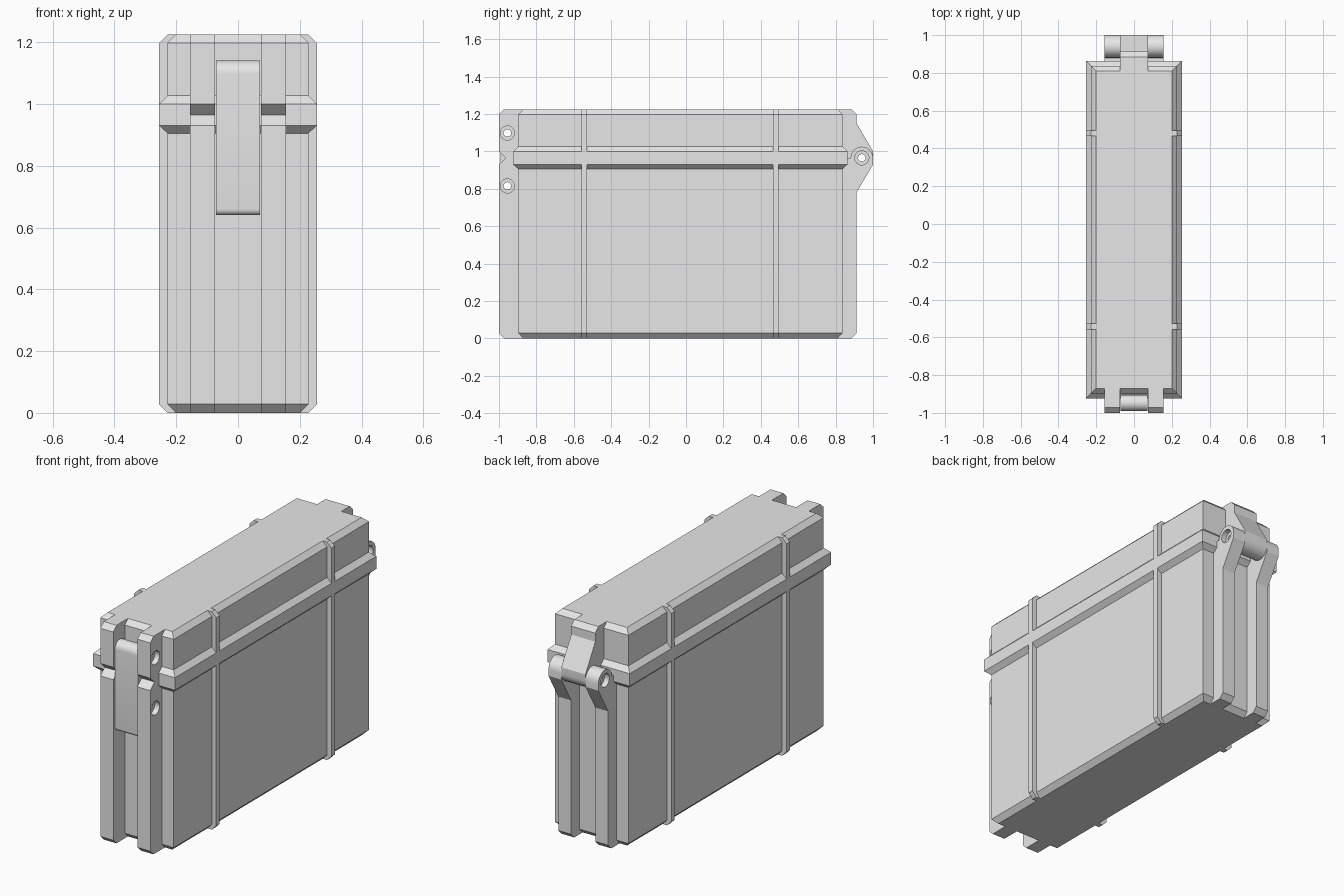
import bpy, bmesh, math
from mathutils import Vector

if "Cube" in bpy.data.objects:
    bpy.data.objects.remove(bpy.data.objects["Cube"])

grey = bpy.data.materials.new("matte_grey")
grey.diffuse_color = (0.8, 0.8, 0.8, 1)
grey.use_nodes = True
grey.node_tree.nodes["Principled BSDF"].inputs["Base Color"].default_value = grey.diffuse_color


def finish(name, bm):
    bmesh.ops.recalc_face_normals(bm, faces=bm.faces)
    me = bpy.data.meshes.new(name)
    bm.to_mesh(me)
    bm.free()
    me.materials.append(grey)
    ob = bpy.data.objects.new(name, me)
    bpy.context.collection.objects.link(ob)
    return ob


def prism(name, pts, axis, a, b):
    """Extrude a (u, z) outline along x or y from a to b."""
    bm = bmesh.new()
    def at(p, t):
        return (t, p[0], p[1]) if axis == 'x' else (p[0], t, p[1])
    lo = [bm.verts.new(at(p, a)) for p in pts]
    hi = [bm.verts.new(at(p, b)) for p in pts]
    bm.faces.new(lo)
    bm.faces.new(hi[::-1])
    n = len(pts)
    for i in range(n):
        j = (i + 1) % n
        bm.faces.new((lo[i], lo[j], hi[j], hi[i]))
    return finish(name, bm)


def arc(cy, cz, r, a0, a1, n=12):
    return [(cy + r * math.cos(math.radians(a0 + (a1 - a0) * i / n)),
             cz + r * math.sin(math.radians(a0 + (a1 - a0) * i / n)))
            for i in range(n + 1)]


def drill(ob, y, z, r, x0, x1):
    """Cut a round hole along x."""
    cut = prism("hole_cutter", arc(y, z, r, 0, 345, 23), 'x', x0, x1)
    mod = ob.modifiers.new("hole", 'BOOLEAN')
    mod.operation, mod.solver, mod.object = 'DIFFERENCE', 'EXACT', cut
    bpy.context.view_layer.update()
    new = bpy.data.meshes.new_from_object(
        ob.evaluated_get(bpy.context.evaluated_depsgraph_get()))
    ob.modifiers.clear()
    ob.data = new
    bpy.data.objects.remove(cut)


def smooth(ob):
    bpy.ops.object.select_all(action='DESELECT')
    ob.select_set(True)
    bpy.context.view_layer.objects.active = ob
    bpy.ops.object.shade_smooth_by_angle(angle=math.radians(25))


# case shell: stacked rectangles give the chamfers and the raised rim
HX, Y0, Y1, H = 0.228, -0.897, 0.837, 1.225
levels = [(0, -.027), (.028, 0), (.905, 0), (.93, .027),
          (1.0, .027), (1.027, 0), (1.198, 0), (H, -.027)]
bm = bmesh.new()
rings = []
for z, o in levels:
    x, a, b = HX + o, Y0 - o, Y1 + o
    rings.append([bm.verts.new(p) for p in
                  ((-x, a, z), (x, a, z), (x, b, z), (-x, b, z))])
for r, s in zip(rings, rings[1:]):
    for i in range(4):
        j = (i + 1) % 4
        bm.faces.new((r[i], r[j], s[j], s[i]))
bm.faces.new(rings[0])
bm.faces.new(rings[-1])
finish("case_shell", bm)

# thin bands on the broad sides
for s, side in ((-1, "left"), (1, "right")):
    pts = [(s * x, z) for x, z in
           ((.2, 0), (.228, 0), (.255, .028), (.255, 1.198), (.228, H), (.2, H))]
    for y, end in ((-.543, "front"), (.48, "back")):
        prism(f"side_band_{side}_{end}", pts, 'y', y - .015, y + .015)

HY, HZ = 0.94, 0.965      # hinge axis
PY = -0.955               # latch pin position
PINS = (1.098, 0.815)

for s, side in ((-1, "left"), (1, "right")):
    xi, xo = s * .075, s * .155
    # front latch rails with a V notch at the parting line
    rail = prism(f"latch_rail_{side}",
                 [(-.87, 0), (-.972, 0), (-1, .028), (-1, .93), (-.963, HZ),
                  (-1, 1.0), (-1, 1.198), (-.972, H), (-.87, H)], 'x', xi, xo)
    # rear hinge rails ending in a round knuckle
    hinge = prism(f"hinge_rail_{side}",
                  [(.81, 0), (.885, 0), (.912, .028), (.912, .78), (1.0, .93)]
                  + arc(HY, HZ, .06, 0, 180) + [(.81, HZ)], 'x', xi, xo)
    # countersunk pin holes
    for ob, y, zs in ((rail, PY, PINS), (hinge, HY, (HZ,))):
        for z in zs:
            drill(ob, y, z, .02, s * .05, s * .2)
            drill(ob, y, z, .038, s * .125, s * .2)
    smooth(rail)
    smooth(hinge)

# central lid hinge arm
arm = prism("lid_hinge_arm",
            [(.81, H), (.885, H), (.912, 1.198), (.912, 1.15), (1.0, 1.0)]
            + arc(HY, HZ, .06, 0, -180) + [(.81, HZ)], 'x', -.075, .075)
drill(arm, HY, HZ, .02, -.2, .2)
smooth(arm)

# latch lever between the front rails
lever = prism("latch_lever",
              arc(PY + .007, PINS[0], .043, 0, 180, 16)
              + arc(-.971, .66, .02, 180, 270, 6)
              + arc(-.925, .66, .02, 270, 360, 6), 'x', -.071, .071)
for z in PINS:
    drill(lever, PY, z, .02, -.2, .2)
smooth(lever)
